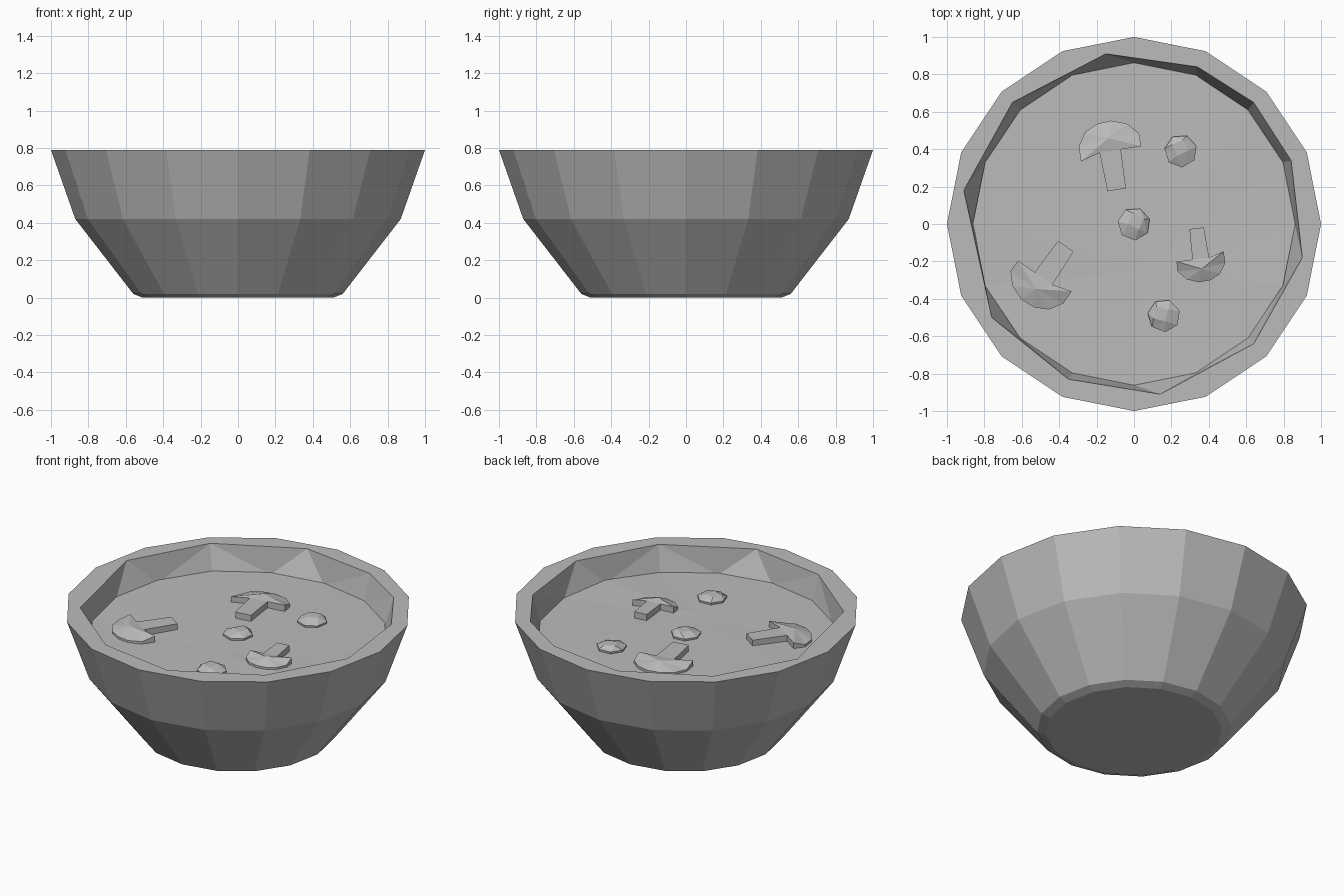
import bpy, bmesh, random
from math import sin, cos, pi, radians
from mathutils import Matrix, Vector

random.seed(4)
cube = bpy.data.objects.get("Cube")
if cube:
    bpy.data.objects.remove(cube)

grey = bpy.data.materials.new("plain grey")
grey.use_nodes = True
TONE = (0.5, 0.5, 0.5, 1)
grey.diffuse_color = TONE
grey.node_tree.nodes["Principled BSDF"].inputs["Base Color"].default_value = TONE


def finish(bm, name, loc=(0, 0, 0)):
    bmesh.ops.recalc_face_normals(bm, faces=bm.faces)
    mesh = bpy.data.meshes.new(name)
    bm.to_mesh(mesh)
    bm.free()
    mesh.materials.append(grey)
    obj = bpy.data.objects.new(name, mesh)
    obj.location = loc
    bpy.context.collection.objects.link(obj)
    return obj


def loop(bm, points):
    verts = [bm.verts.new(p) for p in points]
    return verts, [bm.edges.new((v, verts[i - 1])) for i, v in enumerate(verts)]


def circle(r, z, n=16):
    return [(r * cos(2 * pi * i / n), r * sin(2 * pi * i / n), z) for i in range(n)]


# Bowl: faceted outside, flat rim and an uneven hand-cut opening
opening = [(-0.15, 0.91), (-0.65, 0.65), (-0.91, 0.18), (-0.76, -0.50),
           (-0.35, -0.83), (0.14, -0.91), (0.64, -0.64), (0.90, -0.18),
           (0.84, 0.34), (0.64, 0.65), (0.34, 0.84)]
bm = bmesh.new()
base, edges = loop(bm, circle(0.51, 0))
bm.faces.new(base)
for r, z in ((0.56, 0.02), (0.87, 0.42), (1, 0.79)):
    nxt = loop(bm, circle(r, z))[1]
    bmesh.ops.bridge_loops(bm, edges=edges + nxt)
    edges = nxt
lip = loop(bm, [(x, y, 0.79) for x, y in opening])[1]
bmesh.ops.triangle_fill(bm, edges=edges + lip, use_beauty=True)
inner, edges = loop(bm, circle(0.86, 0.62))
bmesh.ops.bridge_loops(bm, edges=lip + edges)
bm.faces.new(inner)
finish(bm, "bowl")

# Soup: gently uneven faceted surface
bm = bmesh.new()
rim = [bm.verts.new((x, y, z + random.uniform(-0.006, 0.006)))
       for x, y, z in circle(0.862, 0.635)]
mid = bm.verts.new((0.05, -0.25, 0.63))
for i, v in enumerate(rim):
    bm.faces.new((rim[i - 1], v, mid))
finish(bm, "soup")

# Mushroom slices: outline with a sloping cap and a square-cut stem
outline = [(-0.05, -0.21), (0.05, -0.21), (0.055, 0), (0.165, 0), (0.165, 0.07),
           (0.11, 0.13), (0.03, 0.16), (-0.05, 0.155), (-0.12, 0.12),
           (-0.165, 0.05), (-0.165, -0.03), (-0.06, 0)]


def mushroom(name, x, y, turn, size):
    bm = bmesh.new()
    low = [bm.verts.new((px, py, -0.03)) for px, py in outline]
    high = [bm.verts.new((px, py, 0.012 if py > 0.03 else 0.035)) for px, py in outline]
    crown = bm.verts.new((0, 0.07, 0.045))
    n = len(outline)
    for i in range(n):
        bm.faces.new((low[i - 1], low[i], high[i], high[i - 1]))
    bm.faces.new((high[0], high[1], high[2], high[-1]))
    for i in range(2, n):
        bm.faces.new((high[i], high[(i + 1) if i < n - 1 else 2], crown))
    bm.faces.new(low)
    bm.transform(Matrix.Rotation(radians(turn), 4, 'Z') @ Matrix.Diagonal((size, size, 1, 1)))
    finish(bm, name, (x, y, 0.635))


mushroom("mushroom_back", -0.125, 0.39, 9, 1)
mushroom("mushroom_right", -0.485, -0.29, 145, 1)
mushroom("mushroom_left", 0.355, -0.185, 187, 0.78)

# Floating chunks: half-sunk faceted lumps
for i, (x, y) in enumerate(((0, 0), (0.25, 0.39), (0.16, -0.49))):
    bm = bmesh.new()
    lower = loop(bm, circle(0.085, -0.02, 7))[1]
    upper = loop(bm, circle(0.088, 0.008, 7))[1]
    top, tip = loop(bm, [Vector(p) + Vector((0.015, 0.01, 0)) for p in circle(0.045, 0.032, 4)])
    bmesh.ops.bridge_loops(bm, edges=lower + upper)
    bmesh.ops.bridge_loops(bm, edges=upper + tip)
    bm.faces.new(top)
    bm.transform(Matrix.Rotation(i * 0.9 + 0.3, 4, 'Z'))
    finish(bm, f"chunk_{i + 1}", (x, y, 0.635))
